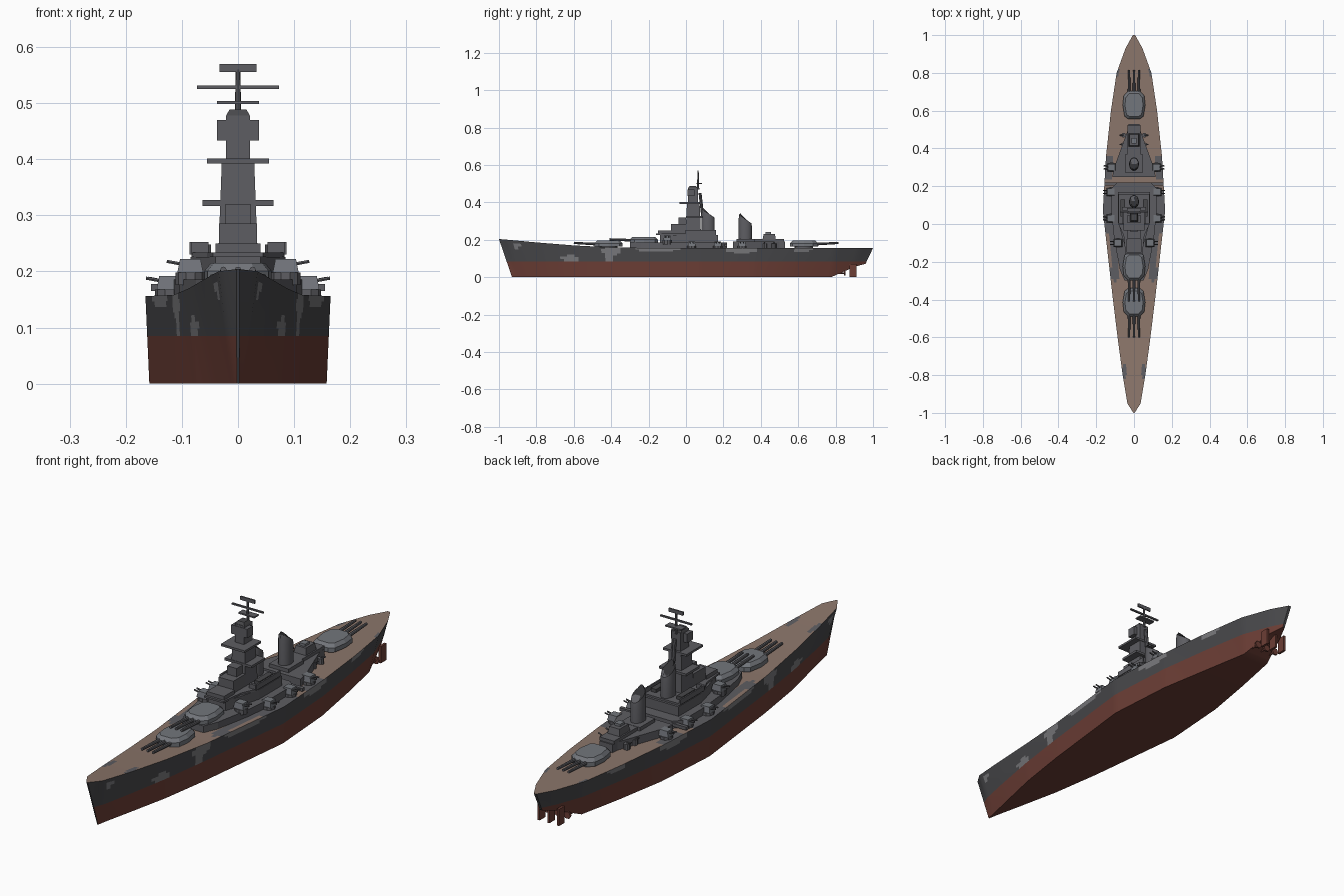
import bpy, bmesh, math
from mathutils import Vector

if "Cube" in bpy.data.objects:
    bpy.data.objects.remove(bpy.data.objects["Cube"])


def colour(name, rgb):
    m = bpy.data.materials.new(name)
    m.diffuse_color = (*rgb, 1)
    m.use_nodes = True
    m.node_tree.nodes["Principled BSDF"].inputs["Base Color"].default_value = m.diffuse_color
    return m


DARK = colour("dark hull grey", (0.065, 0.065, 0.07))
RED = colour("antifouling red", (0.15, 0.048, 0.036))
DECK = colour("wood deck", (0.26, 0.18, 0.145))
PALE = colour("pale camouflage grey", (0.19, 0.19, 0.2))
GREY = colour("superstructure grey", (0.11, 0.11, 0.122))
TURRET = colour("turret grey", (0.17, 0.18, 0.2))
BLACK = colour("soot black", (0.03, 0.03, 0.033))


def finish(name, bm, mats, smooth=True):
    bmesh.ops.remove_doubles(bm, verts=bm.verts, dist=1e-5)
    bmesh.ops.recalc_face_normals(bm, faces=bm.faces)
    me = bpy.data.meshes.new(name)
    bm.to_mesh(me)
    bm.free()
    for m in mats:
        me.materials.append(m)
    ob = bpy.data.objects.new(name, me)
    bpy.context.collection.objects.link(ob)
    if smooth:
        bpy.context.view_layer.objects.active = ob
        bpy.ops.object.select_all(action='DESELECT')
        ob.select_set(True)
        bpy.ops.object.shade_smooth_by_angle(angle=math.radians(30))
    return ob


def loft(name, rings, mat, smooth=False):
    """Skin a list of equal-length point rings and cap both ends."""
    bm = bmesh.new()
    vs = [[bm.verts.new(p) for p in r] for r in rings]
    n = len(rings[0])
    for a, b in zip(vs, vs[1:]):
        for i in range(n):
            bm.faces.new((a[i], a[(i + 1) % n], b[(i + 1) % n], b[i]))
    bm.faces.new(vs[0])
    bm.faces.new(vs[-1])
    return finish(name, bm, [mat], smooth)


def box(name, x0, x1, y0, y1, z0, z1, mat=GREY, taper=1.0):
    cx, cy = (x0 + x1) / 2, (y0 + y1) / 2
    q = [(x0, y0), (x1, y0), (x1, y1), (x0, y1)]
    return loft(name, [[(x, y, z0) for x, y in q],
                       [(cx + (x - cx) * taper, cy + (y - cy) * taper, z1) for x, y in q]], mat)


def block(name, w, y0, y1, z0, z1, mat=GREY, taper=1.0):
    return box(name, -w, w, y0, y1, z0, z1, mat, taper)


def plan(name, half, z0, z1, mat=GREY, taper=1.0):
    """Symmetric deckhouse from (half width, y) outline points."""
    pts = half + [(-w, y) for w, y in reversed(half)]
    cy = sum(y for _, y in half) / len(half)
    return loft(name, [[(x, y, z0) for x, y in pts],
                       [(x * taper, cy + (y - cy) * taper, z1) for x, y in pts]], mat)


def tube(name, a, b, r, mat, n=8, r2=None):
    a, b = Vector(a), Vector(b)
    q = (b - a).to_track_quat('Z', 'Y')
    rings = [[p + q @ Vector((rad * math.cos(t), rad * math.sin(t), 0))
              for t in (2 * math.pi * i / n for i in range(n))]
             for p, rad in ((a, r), (b, r if r2 is None else r2))]
    return loft(name, rings, mat, True)


# ---- Hull: deck y, bottom y, deck half width, bottom half width, deck z, bottom z
STATIONS = [(-1, -.93, .003, .002, .204, 0), (-.95, -.895, .035, .008, .2, 0),
            (-.8, -.77, .06, .036, .186, 0), (-.6, -.59, .087, .075, .17, 0),
            (-.37, -.37, .115, .108, .158, 0), (.07, .07, .165, .158, .156, 0),
            (.36, .36, .148, .138, .156, 0), (.6, .58, .122, .1, .156, 0),
            (.8, .78, .092, .062, .156, .002), (.93, .9, .045, .03, .156, .055),
            (1, .96, .006, .005, .156, .072)]
# pale patches on the sides: y, z, y radius, z radius
SIDE = [(-.62, .1, .045, .02), (-.4, .14, .06, .022), (-.41, .115, .025, .03),
        (-.9, .17, .03, .015), (-.15, .15, .12, .013), (.3, .145, .08, .018), (.62, .15, .05, .012)]
# grey patches on the deck: x, y, x radius, y radius
TOP = [(.14, .3, .03, .07), (.13, .06, .05, .12), (.1, -.25, .025, .06),
       (.05, -.78, .012, .05), (.09, .81, .012, .03), (.09, -.1, .04, .1)]
WATER = .085


def inside(u, v, spots):
    return any(((u - a) / c) ** 2 + ((v - b) / d) ** 2 < 1 for a, b, c, d in spots)


rows = []
for a, b in zip(STATIONS, STATIONS[1:]):
    steps = max(1, round((b[0] - a[0]) / .02))
    rows += [[p + (q - p) * i / steps for p, q in zip(a, b)] for i in range(steps)]
rows.append(list(STATIONS[-1]))


def section(s):
    yd, yb, wd, wb, zt, zb = s
    zs = [zt + (WATER - zt) * i / 7 for i in range(8)] + [(WATER + zb) / 2, zb]
    side = []
    for z in zs:
        t = (zt - z) / (zt - zb)
        side.append((wd + (wb - wd) * t, yd + (yb - yd) * t, z))
    deck = [(-wd + 2 * wd * i / 16, yd, zt) for i in range(1, 16)]
    left = [(-x, y, z) for x, y, z in side]
    return deck + side + left[::-1]


bm = bmesh.new()
vs = [[bm.verts.new(p) for p in section(s)] for s in rows]
n = len(vs[0])
for a, b in zip(vs, vs[1:]):
    for i in range(n):
        f = bm.faces.new((a[i], a[(i + 1) % n], b[(i + 1) % n], b[i]))
        c = f.calc_center_median()
        f.normal_update()
        if i < 15 or i == n - 1:
            f.material_index = 4 if inside(abs(c.x), c.y, TOP) else 2
        elif c.z < WATER:
            f.material_index = 1
        else:
            f.material_index = 3 if inside(c.y, c.z, SIDE) else 0
bm.faces.new(vs[0])
bm.faces.new(vs[-1])
finish("hull", bm, [DARK, RED, DECK, PALE, GREY])

# ---- Rudders and propeller shafts
for x in (-.045, 0, .045):
    box("rudder", x - .005, x + .005, .875, .912, 0, .07, RED)
    tube("propeller_shaft", (x, .74, .02), (x, .85, .022), .005, RED, 6)
    tube("propeller", (x, .845, .022), (x, .853, .022), .016, RED, 6)


# ---- Main turrets with three barrels each
def main_turret(y, z, d):
    outline = [(.03, .075), (.054, .05), (.06, 0), (.05, -.06), (.03, -.075)]
    pts = outline + [(-w, v) for w, v in reversed(outline)]
    tube("barbette", (0, y, .15), (0, y, z + .005), .05, GREY, 16)
    loft("main_turret", [[(x, y + d * v, z) for x, v in pts],
                         [(x, y + d * v, z + .018) for x, v in pts],
                         [(x * .8, y + d * v * .82, z + .032) for x, v in pts]], TURRET)
    for x in (-.026, 0, .026):
        tube("main_gun", (x, y + d * .06, z + .014), (x, y + d * .185, z + .02),
             .0075, GREY, 8, .0055)


main_turret(-.415, .163, -1)
main_turret(-.225, .183, -1)
main_turret(.63, .163, 1)

# ---- Lower deckhouses
plan("main_deckhouse", [(.05, -.3), (.075, -.24), (.105, -.08), (.118, .05), (.118, .19),
                        (.09, .22)], .15, .186)
plan("aft_deckhouse", [(.115, .25), (.105, .3), (.032, .5), (.03, .53)], .15, .19)
block("aft_platform", .034, .34, .525, .19, .204)
block("aft_control_house", .028, .41, .48, .204, .232, GREY, .85)
block("aft_director", .013, .425, .455, .23, .242, TURRET)
block("boat_crane_beam", .155, .205, .22, .165, .178)
plan("middle_deckhouse", [(.04, -.14), (.065, -.06), (.085, .02), (.085, .17)], .186, .226)
plan("bridge_deck", [(.045, -.16), (.055, -.06), (.083, .0), (.083, .16)], .226, .234)
for s in (-1, 1):
    box("bridge_bulwark", s * .083 - .003, s * .083 + .003, 0, .16, .23, .252)
    box("bridge_wing", s * .068 - .015, s * .068 + .015, -.004, .006, .23, .252)
    box("deck_locker", s * .06 - .012, s * .06 + .012, .04, .13, .232, .248, DARK)

# ---- Tower bridge and mast
block("conning_tower", .04, -.15, -.08, .23, .25)
block("lower_bridge", .034, -.08, .0, .23, .285)
block("upper_bridge", .022, -.04, .0, .285, .32)
block("tower", .035, -.002, .08, .232, .4, GREY, .82)
block("lower_tower_platform", .063, .0, .09, .317, .327)
block("upper_tower_platform", .055, -.035, .075, .392, .401)
block("tower_top", .021, .01, .065, .4, .478)
block("rangefinder", .037, .008, .045, .433, .47)
block("director_cap", .021, .012, .06, .478, .489, DARK, .7)
tube("rear_mast_leg", (0, .09, .32), (0, .075, .45), .008, GREY)
tube("mast", (0, .065, .47), (0, .065, .56), .006, GREY, 8, .004)
block("lower_yard", .037, .055, .085, .498, .504)
block("upper_yard", .073, .061, .069, .525, .531)
block("radar_antenna", .033, .062, .068, .555, .57)


# ---- Funnels with raked tops
def funnel(y, r, z0, zf, zb):
    rings = []
    for k in range(4):
        ring = []
        for i in range(16):
            t = 2 * math.pi * i / 16
            dy = r * 1.15 * math.sin(t)
            top = (zf + zb) / 2 + (zb - zf) / 2 * math.sin(t)
            sc = (1, 1, .92, .55)[k]
            z = (z0, top - .03, top - .01, top)[k]
            ring.append((r * .85 * sc * math.cos(t), y + dy * sc - .008 * (k > 2), z))
        rings.append(ring)
    loft("funnel", rings[:3], GREY, True)
    loft("funnel_cap", rings[2:], BLACK, True)


funnel(.118, .031, .23, .372, .33)
funnel(.317, .031, .188, .343, .298)
block("funnel_base", .045, .27, .37, .188, .205)

# ---- Secondary turrets and light guns on both sides
for s in (-1, 1):
    for x, y, z in ((.085, -.1, .186), (.122, .03, .156), (.122, .17, .156), (.118, .3, .156)):
        tube("secondary_mount", (s * x, y, z - .01), (s * x, y, z + .012), .026, GREY, 10)
        box("secondary_turret", s * x - .023, s * x + .023, y - .021, y + .021,
            z + .012, z + .036, TURRET, .8)
        for o in (-.008, .008):
            tube("secondary_gun", (s * (x + .01), y + o, z + .026),
                 (s * (x + .042), y + o, z + .032), .0032, GREY, 6)
    for y in (.42, .47):
        tube("light_gun_tub", (s * .055, y, .154), (s * .055, y, .18), .013, GREY, 8)
        tube("light_gun", (s * .055, y, .18), (s * .077, y, .189), .003, GREY, 6)
